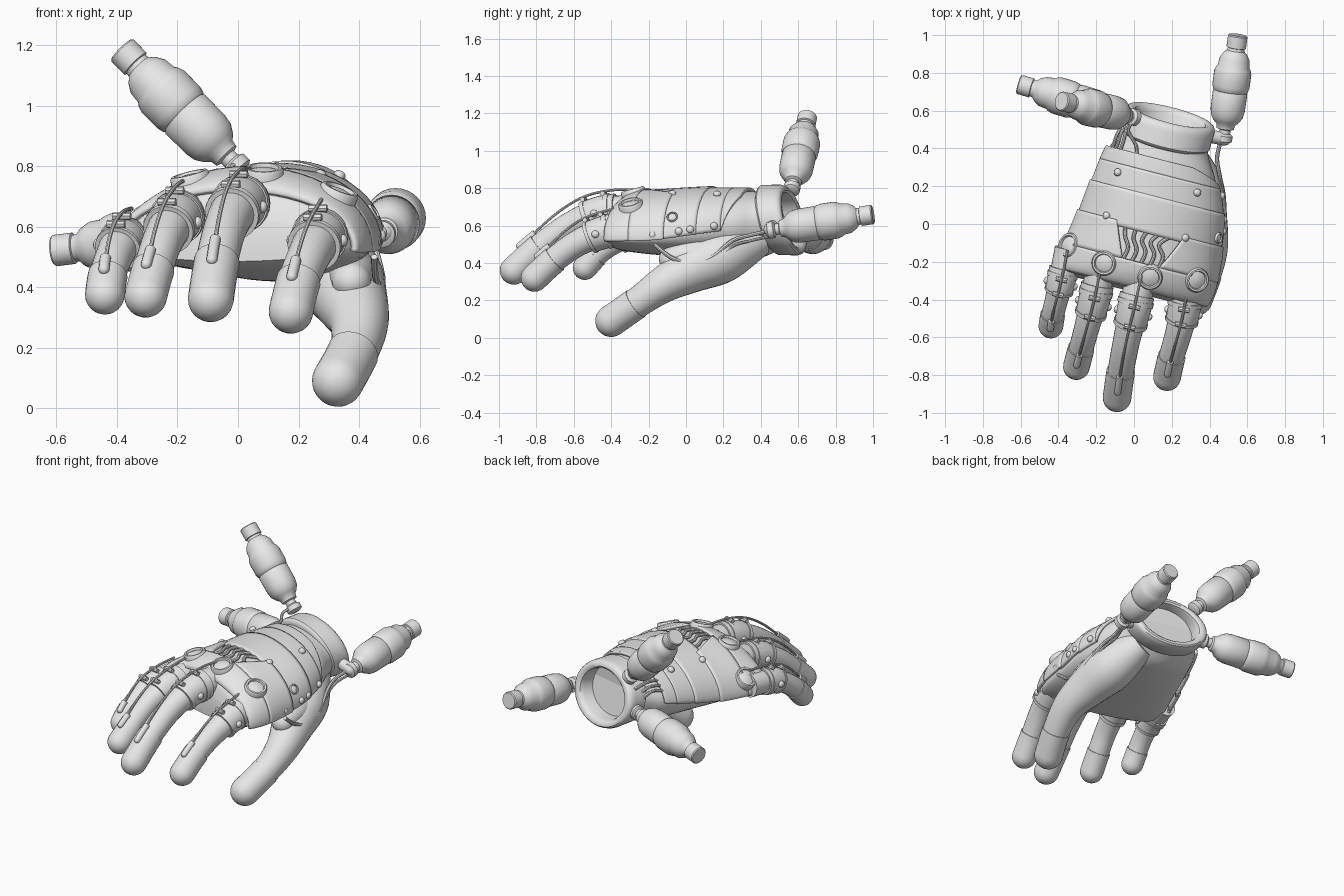
import bpy, bmesh
from math import sin, cos, acos, pi, radians
from mathutils import Vector

cube = bpy.data.objects.get("Cube")
if cube:
    bpy.data.objects.remove(cube, do_unlink=True)

grey = bpy.data.materials.new("plain_grey")
grey.use_nodes = True
grey.diffuse_color = (0.8, 0.8, 0.8, 1)
grey.node_tree.nodes["Principled BSDF"].inputs["Base Color"].default_value = (0.8, 0.8, 0.8, 1)
made = []


def finish(name, bm):
    bmesh.ops.recalc_face_normals(bm, faces=bm.faces)
    mesh = bpy.data.meshes.new(name)
    bm.to_mesh(mesh)
    bm.free()
    mesh.materials.append(grey)
    obj = bpy.data.objects.new(name, mesh)
    bpy.context.collection.objects.link(obj)
    made.append(obj)
    return obj


def loft(name, rings, wrap=True):
    """Skin a list of point rows; wrap closes each row into a ring and caps the ends."""
    bm = bmesh.new()
    rows = [[bm.verts.new(p) for p in ring] for ring in rings]
    n = len(rows[0])
    for a, b in zip(rows, rows[1:]):
        for i in range(n if wrap else n - 1):
            j = (i + 1) % n
            bm.faces.new((a[i], a[j], b[j], b[i]))
    if wrap:
        bm.faces.new(rows[0])
        bm.faces.new(rows[-1])
    return finish(name, bm)


def smooth(pts, sub=6):
    """Smooth curve through tuples of any length."""
    out, last = [], len(pts) - 1
    for i in range(last):
        quad = (pts[max(i - 1, 0)], pts[i], pts[i + 1], pts[min(i + 2, last)])
        for k in range(sub):
            u = k / sub
            out.append(tuple(0.5 * (2*b + (c - a)*u + (2*a - 5*b + 4*c - d)*u*u + (3*b - a - 3*c + d)*u**3)
                             for a, b, c, d in zip(*quad)))
    return out + [tuple(pts[-1])]


def circle(centre, axis, side, r, sides):
    across = axis.cross(side)
    return [centre + (side * cos(2*pi*k/sides) + across * sin(2*pi*k/sides)) * r for k in range(sides)]


def tangent(pts, i):
    a, b = pts[max(i - 1, 0)], pts[min(i + 1, len(pts) - 1)]
    return (Vector(b[:3]) - Vector(a[:3])).normalized()


def tube(name, pts, scale=1, dome=False, sides=24):
    """Round tube through (x, y, z, radius) points, optionally with a domed end."""
    rings, side = [], tangent(pts, 0).orthogonal()
    for i, p in enumerate(pts):
        d = tangent(pts, i)
        side = (side - d * side.dot(d)).normalized()
        rings.append(circle(Vector(p[:3]), d, side, p[3] * scale, sides))
    if dome:
        end, r = Vector(pts[-1][:3]), pts[-1][3] * scale
        rings += [circle(end + d * r * sin(radians(q)), d, side, r * cos(radians(q)), sides)
                  for q in range(14, 90, 14)]
    return loft(name, rings)


def turned(name, base, axis, profile, sides=24):
    """Turned part from (height, radius) pairs along an axis."""
    side = axis.orthogonal().normalized()
    return loft(name, [circle(base + axis * h, axis, side, r, sides) for h, r in profile])


def cable(name, pts, r=0.009):
    return tube(name, smooth([(*p[:3], r) for p in pts], 8), sides=8)


# Hand shell: sections along the forearm axis (along, middle, half width, top, edge, bottom)
U, V, Z = Vector((0.968, -0.25, 0)), Vector((0.25, 0.968, 0)), Vector((0, 0, 1))
SECTIONS = smooth([
    (0.50, 0.045, 0.225, 0.785, 0.63, 0.46), (0.43, 0.05, 0.25, 0.78, 0.62, 0.43),
    (0.34, 0.06, 0.295, 0.785, 0.60, 0.42), (0.16, 0.085, 0.345, 0.785, 0.57, 0.42),
    (-0.03, 0.09, 0.37, 0.775, 0.54, 0.435), (-0.20, 0.085, 0.39, 0.765, 0.53, 0.45),
    (-0.31, 0.07, 0.39, 0.715, 0.53, 0.465), (-0.35, 0.07, 0.35, 0.62, 0.53, 0.485)])


def section(t):
    for a, b in zip(SECTIONS, SECTIONS[1:]):
        if t >= b[0] or b is SECTIONS[-1]:
            u = (t - a[0]) / (b[0] - a[0])
            return [p + (q - p) * u for p, q in zip(a, b)][1:]


def surf(t, angle, off=0.0):
    """Point on the shell; the little-finger side slopes flatter than the thumb side."""
    mid, hw, top, edge, bot = section(t)
    c, s = cos(angle), sin(angle)
    if s >= 0:
        height = (top - edge + off) * (s ** 1.15 if c < 0 else s)
    else:
        height = (edge - bot + off) * s
    return U * (mid + (hw + off) * c) + V * t + Z * (edge + height)


def normal(t, a):
    e = 0.01
    return (surf(t + e, a) - surf(t - e, a)).cross(surf(t, a + e) - surf(t, a - e)).normalized()


loft("palm", [[surf(s[0], 2*pi*k/48) for k in range(48)] for s in SECTIONS])


# Armour plates following the shell
def plate(name, t0, t1, span0, span1, off):
    rows = []
    for i in range(11):
        u = i / 10
        lo, hi = (radians(p + (q - p) * u) for p, q in zip(span0, span1))
        rows.append([surf(t0 + (t1 - t0) * u, lo + (hi - lo) * k / 30, off) for k in range(31)])
    mod = loft(name, rows, wrap=False).modifiers.new("thickness", "SOLIDIFY")
    mod.thickness, mod.offset = 0.018, 0


plate("wrist_plate_rim", 0.365, 0.29, (55, 180), (-6, 182), 0.01)
plate("wrist_plate", 0.29, 0.15, (-6, 182), (-6, 184), 0.01)
plate("back_plate", 0.17, -0.03, (-6, 184), (-6, 186), 0.017)
plate("knuckle_plate_left", 0.0, -0.19, (-6, 62), (-6, 76), 0.025)
plate("knuckle_plate_right", 0.0, -0.19, (118, 186), (104, 186), 0.025)
plate("knuckle_plate_front", -0.19, -0.325, (-6, 186), (-8, 186), 0.025)

# Cables showing through the gap in the knuckle plate
for i in range(5):
    a = radians(76 + 7 * i)
    cable("gap_cable", [surf(0.0, a + 0.06 * (i - 2), 0.012), surf(-0.07, a + 0.07, 0.014),
                        surf(-0.13, a - 0.02, 0.014), surf(-0.2, a, 0.012)], 0.01)


# Rivets and knuckle buttons, placed by plan position
def place(x, y):
    w, t = 0.968 * x - 0.25 * y, 0.25 * x + 0.968 * y
    mid, hw = section(t)[:2]
    return t, acos(max(-0.99, min(0.99, (w - mid) / hw)))


def stud(name, t, a, off, profile, upward=0.0):
    axis = (normal(t, a) + Z * upward).normalized()
    turned(name, surf(t, a, off), axis, profile)


RIVET = [(0, 0.02), (0.008, 0.02), (0.016, 0.015), (0.02, 0.005)]
BUTTON = [(-0.03, 0.066), (0.012, 0.066), (0.02, 0.06), (0.02, 0.05), (0.008, 0.046), (0.01, 0.04),
          (0.015, 0.025), (0.017, 0.004)]
for x, y in ((-0.07, 0.27), (0.32, 0.17), (-0.13, 0.04), (0.26, -0.07)):
    stud("rivet", *place(x, y), 0.024, RIVET)
for t in (0.26, 0.14, 0.08, -0.06):
    stud("edge_rivet", t, radians(3), 0.018, RIVET)
stud("side_screw", 0.04, radians(22), 0.025, [(h * 0.6, r * 0.45) for h, r in BUTTON])
for x, y in ((-0.315, -0.12), (-0.145, -0.21), (0.08, -0.28), (0.31, -0.29)):
    stud("knuckle_button", *place(x, y), 0.03, BUTTON, 0.4)

# Wrist collar with a thick rounded lip and a hollow end
COLLAR = [(0.46, 0.9), (0.47, 1.0), (0.48, 1.04), (0.56, 1.05), (0.58, 1.05), (0.597, 1.02), (0.605, 0.97),
          (0.605, 0.88), (0.597, 0.82), (0.575, 0.79), (0.51, 0.78)]
loft("wrist_collar", [[U * (0.045 + 0.235 * s * cos(q)) + Z * (0.63 + 0.18 * s * sin(q))
                       + V * (t - 0.045 * s * sin(q)) for q in [2*pi*k/48 for k in range(48)]] for t, s in COLLAR])

# Fingers: path with radius from knuckle to tip
FINGERS = {
    "little": [(-0.35, -0.13, 0.565, 0.075), (-0.385, -0.30, 0.545, 0.072), (-0.41, -0.40, 0.50, 0.066),
               (-0.43, -0.48, 0.44, 0.065), (-0.44, -0.54, 0.375, 0.065)],
    "ring": [(-0.17, -0.20, 0.65, 0.085), (-0.21, -0.40, 0.62, 0.08), (-0.25, -0.55, 0.55, 0.072),
             (-0.28, -0.66, 0.46, 0.07), (-0.305, -0.755, 0.37, 0.07)],
    "middle": [(0.04, -0.27, 0.68, 0.09), (0.0, -0.45, 0.67, 0.085), (-0.04, -0.62, 0.60, 0.077),
               (-0.07, -0.78, 0.485, 0.075), (-0.09, -0.92, 0.36, 0.075)],
    "index": [(0.29, -0.28, 0.60, 0.085), (0.265, -0.45, 0.56, 0.083), (0.235, -0.58, 0.505, 0.076),
              (0.20, -0.70, 0.42, 0.073), (0.175, -0.81, 0.32, 0.073)]}
for name, path in FINGERS.items():
    pts = smooth(path, 8)
    tube(name + "_finger", pts, 0.93, dome=True)
    tube(name + "_fingertip", pts[24:], 1.01, dome=True)
    tube(name + "_cuff", pts[5:13], 1.06)
    tube(name + "_cuff_rear_band", pts[6:8], 1.12)
    tube(name + "_cuff_front_band", pts[11:13], 1.12)

    def lifted(i, gap):
        d = tangent(pts, i)
        up = (Z - d * d.z).normalized()
        return Vector(pts[i][:3]) + up * (pts[i][3] + gap), d.cross(up)

    # Tendon cable, its end plug and the cross clips
    cable(name + "_tendon", [lifted(i, g)[0] for i, g in
                             ((0, 0.02), (5, 0.025), (9, 0.025), (13, 0.025), (18, 0.015), (25, 0.0))], 0.007)
    tube(name + "_tendon_plug", [(*lifted(i, 0.002)[0], 0.018) for i in range(23, 28)], dome=True, sides=12)
    for i in (7, 11):
        c, s = lifted(i, 0.014)
        tube(name + "_clip", [(*(c - s * 0.03), 0.013), (*(c + s * 0.03), 0.013)], sides=8)
    for k in (-1, 1):
        c, s = Vector(pts[9][:3]), lifted(9, 0)[1]
        turned(name + "_cuff_rivet", c + s * k * pts[9][3], s * k, RIVET)

# Thumb, its tip and the web joining it to the palm
thumb = smooth([(0.27, 0.40, 0.53, 0.09), (0.33, 0.2, 0.44, 0.145), (0.372, 0.02, 0.36, 0.125),
                (0.40, -0.12, 0.285, 0.1), (0.385, -0.25, 0.195, 0.084), (0.33, -0.40, 0.09, 0.083)], 8)
tube("thumb", thumb, 0.98, dome=True, sides=32)
tube("thumb_tip", thumb[33:], 1.03, dome=True, sides=32)
tube("thumb_web", smooth([(0.33, 0.2, 0.48, 0.09), (0.37, 0.05, 0.45, 0.085), (0.375, -0.08, 0.42, 0.065)]), dome=True)

# Bottles on stalks around the wrist: profile as (fraction of length, radius)
BOTTLE = [(0, 0.03), (0.09, 0.03), (0.1, 0.046), (0.14, 0.05), (0.17, 0.068), (0.22, 0.085), (0.28, 0.091),
          (0.45, 0.092), (0.46, 0.088), (0.47, 0.093), (0.51, 0.099), (0.64, 0.099), (0.68, 0.092),
          (0.70, 0.084), (0.77, 0.08), (0.82, 0.064), (0.85, 0.046), (0.875, 0.044), (0.88, 0.052),
          (0.99, 0.052), (1, 0.047)]
for name, base, end in (("top", (0.0, 0.565, 0.795), (-0.385, 0.65, 1.185)),
                        ("right", (-0.05, 0.575, 0.59), (-0.61, 0.74, 0.52)),
                        ("left", (0.475, 0.45, 0.575), (0.55, 1.0, 0.66))):
    base, end = Vector(base), Vector(end)
    axis = (end - base).normalized()
    turned(name + "_bottle", base, axis, [(f * (end - base).length, r) for f, r in BOTTLE], 32)
    turned(name + "_stalk", base - axis * 0.02, axis, [(0, 0.03), (0.01, 0.045), (0.04, 0.045), (0.05, 0.03)])
tube("left_bottle_bracket", [(0.38, 0.47, 0.60, 0.035), (0.48, 0.45, 0.58, 0.035)], dome=True)

# Feed hoses from the bottles to the plates
for i in range(3):
    a = 0.14 * i
    cable("right_hose", [(-0.03, 0.56, 0.62 + 0.05 * i), surf(0.45, 2.75 - a, 0.03),
                         surf(0.39, 2.7 - a, 0.02), surf(0.31, 2.75 - a, 0.0)])
cable("top_hose", [(0.02, 0.56, 0.82), (-0.03, 0.50, 0.79), surf(0.4, 2.1, 0.02), surf(0.31, 2.0, 0)])
for drop, r in ((0, 0.011), (0.03, 0.008)):
    cable("thumb_cord", [(0.46, 0.44, 0.57 - drop), (0.44, 0.35, 0.55 - drop), (0.455, 0.25, 0.52 - drop),
                         (0.475, 0.15, 0.44 - drop), (0.475, 0.08, 0.41), (0.468, 0.0, 0.405),
                         (0.455, -0.08, 0.43), (0.45, -0.17, 0.50)], r)

# Smooth shading with crisp edges
bpy.ops.object.select_all(action="DESELECT")
for obj in made:
    obj.select_set(True)
bpy.context.view_layer.objects.active = made[0]
bpy.ops.object.shade_smooth_by_angle(angle=radians(38))
